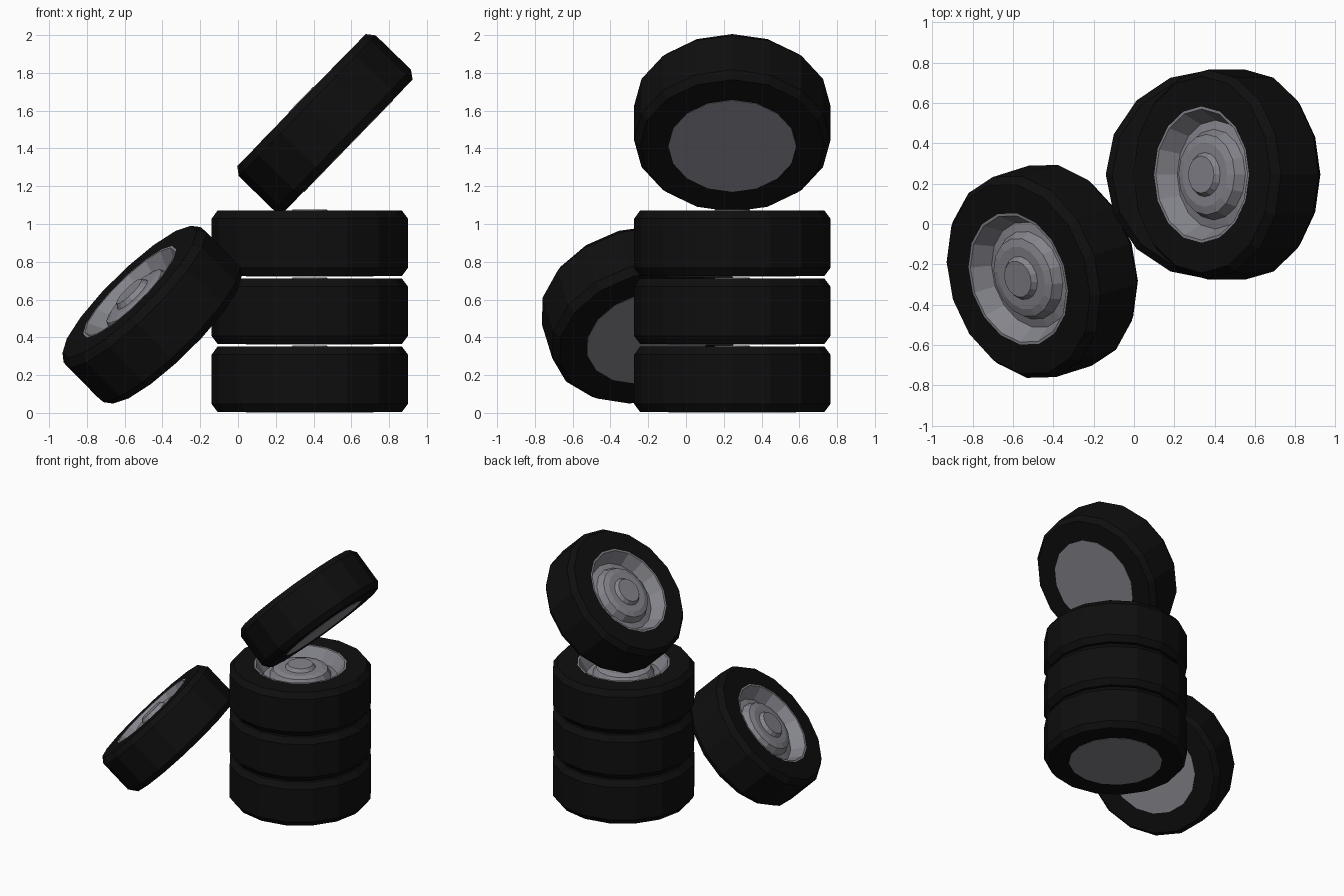
import bpy, bmesh
from math import cos, sin, pi, radians
from mathutils import Matrix

if "Cube" in bpy.data.objects:
    bpy.data.objects.remove(bpy.data.objects["Cube"])

SIDES = 16


def material(name, rgb):
    m = bpy.data.materials.new(name)
    m.diffuse_color = (*rgb, 1)
    m.use_nodes = True
    m.node_tree.nodes["Principled BSDF"].inputs["Base Color"].default_value = m.diffuse_color
    return m


rubber = material("black rubber", (0.0045, 0.0045, 0.0045))
metal = material("grey metal", (0.235, 0.235, 0.265))


def lathe(name, profile, mat, capped):
    """Revolve (radius, height) points, listed bottom to top, around z."""
    bm = bmesh.new()
    rings = []
    for r, h in profile:
        rings.append([bm.verts.new((r * cos(2 * pi * k / SIDES), r * sin(2 * pi * k / SIDES), h))
                      for k in range(SIDES)])
    for a, b in zip(rings, rings[1:]):
        for k in range(SIDES):
            n = (k + 1) % SIDES
            bm.faces.new((a[k], a[n], b[n], b[k]))
    if capped:
        bm.faces.new(rings[0][::-1])
        bm.faces.new(rings[-1])
    mesh = bpy.data.meshes.new(name)
    bm.to_mesh(mesh)
    bm.free()
    mesh.materials.append(mat)
    return mesh


# Tyre: flat tread, chamfered shoulders, flat sidewalls
tyre = lathe("tyre", [(0.335, -0.173), (0.488, -0.173), (0.52, -0.13),
                      (0.52, 0.13), (0.488, 0.173), (0.335, 0.173)], rubber, False)
# Wheel: flat back plate, dished front, stepped raised centre and hub cap
wheel = lathe("wheel", [(0.338, -0.176), (0.338, 0.174), (0.325, 0.174), (0.27, 0.08),
                        (0.225, 0.09), (0.20, 0.14), (0.16, 0.152),
                        (0.11, 0.152), (0.092, 0.178)], metal, True)


def place(label, loc, tilt=0, turn=0):
    mat = (Matrix.Translation(loc) @ Matrix.Rotation(radians(turn), 4, 'Z')
           @ Matrix.Rotation(radians(-tilt), 4, 'Y'))
    for mesh in (tyre, wheel):
        ob = bpy.data.objects.new(f"{label}_{mesh.name}", mesh)
        ob.matrix_world = mat
        bpy.context.collection.objects.link(ob)


# Stack of three
for i, label in enumerate(("bottom", "middle", "upper")):
    place(label, (0.38, 0.245, 0.178 + 0.36 * i))
# One tilted on top, one leaning on the side
place("top_tilted", (0.46, 0.245, 1.535), 45.8)
place("leaning", (-0.455, -0.235, 0.52), 45.8, 17.5)
